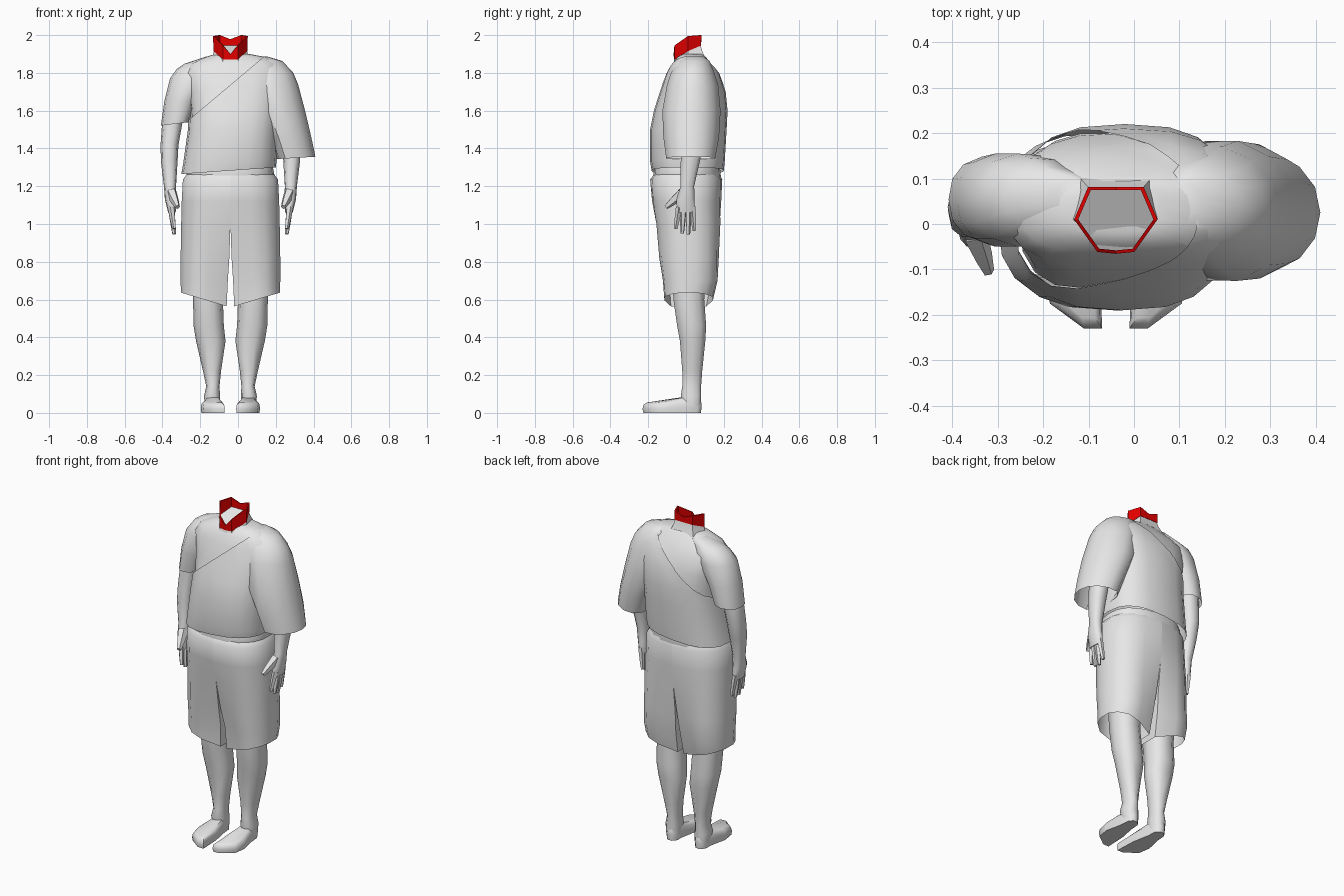
import bpy, bmesh, math
from mathutils import Vector

if "Cube" in bpy.data.objects:
    bpy.data.objects.remove(bpy.data.objects["Cube"])

MID = -0.04  # body symmetry plane in x


def material(name, col):
    m = bpy.data.materials.new(name)
    m.diffuse_color = (*col, 1)
    m.use_nodes = True
    m.node_tree.nodes["Principled BSDF"].inputs["Base Color"].default_value = m.diffuse_color
    return m


GREY = material("light_grey", (0.8, 0.8, 0.8))
RED = material("red", (0.8, 0.0, 0.0))


def flip(p, side):
    return Vector((p[0] if side < 0 else 2 * MID - p[0], p[1], p[2]))


def finish(name, bm, mat=GREY, angle=50):
    bmesh.ops.recalc_face_normals(bm, faces=bm.faces)
    me = bpy.data.meshes.new(name)
    bm.to_mesh(me)
    bm.free()
    ob = bpy.data.objects.new(name, me)
    bpy.context.collection.objects.link(ob)
    me.materials.append(mat)
    bpy.ops.object.select_all(action='DESELECT')
    ob.select_set(True)
    bpy.context.view_layer.objects.active = ob
    bpy.ops.object.shade_smooth_by_angle(angle=math.radians(angle))
    return ob


def skin(bm, rings, low=False, high=False):
    """Join rings of points with quads, optionally capping the ends."""
    vs = [[bm.verts.new(p) for p in r] for r in rings]
    n = len(vs[0])
    for a, b in zip(vs, vs[1:]):
        for i in range(n):
            bm.faces.new((a[i], a[(i + 1) % n], b[(i + 1) % n], b[i]))
    if low:
        bm.faces.new(vs[0])
    if high:
        bm.faces.new(vs[-1])


def oval(x0, x1, y0, y1, z, tilt=0, n=12, p=0.85, grow=0, taper=0):
    """Horizontal ring; taper narrows it in y towards +x."""
    cx, cy = (x0 + x1) / 2, (y0 + y1) / 2
    rx, ry = (x1 - x0) / 2 + grow, (y1 - y0) / 2 + grow
    pts = []
    for i in range(n):
        t = 2 * math.pi * i / n
        c, s = math.cos(t), math.sin(t)
        x = cx + rx * math.copysign(abs(c) ** p, c)
        y = cy + ry * math.copysign(abs(s) ** p, s) * (1 - taper * c)
        pts.append((x, y, z + tilt * (x - cx)))
    return pts


def loft(name, rows, side=-1, low=False, high=False, **kw):
    bm = bmesh.new()
    skin(bm, [[flip(p, side) for p in oval(*r, **kw)] for r in rows], low, high)
    return finish(name, bm)


# Torso layers: under tunic above the diagonal, drape below it
TORSO = [(-0.29, 0.19, -0.172, 0.19, 1.282, 0.07), (-0.28, 0.195, -0.18, 0.195, 1.33, 0.04),
         (-0.255, 0.20, -0.18, 0.205, 1.5), (-0.25, 0.21, -0.16, 0.21, 1.6),
         (-0.265, 0.22, -0.128, 0.20, 1.7), (-0.285, 0.23, -0.095, 0.168, 1.8),
         (-0.25, 0.205, -0.07, 0.13, 1.85), (-0.17, 0.14, -0.045, 0.105, 1.885),
         (-0.12, 0.06, -0.02, 0.09, 1.90)]


def torso_layer(name, grow, keep_upper, shift):
    bm = bmesh.new()
    skin(bm, [oval(*r, n=20, p=0.76, grow=grow) for r in TORSO], high=True)
    bmesh.ops.bisect_plane(bm, geom=bm.verts[:] + bm.edges[:] + bm.faces[:],
                           plane_co=(-0.06, 0, 1.72 + shift), plane_no=(-0.32, 0, 0.38),
                           clear_inner=keep_upper, clear_outer=not keep_upper)
    finish(name, bm)


torso_layer("under_tunic", 0, True, -0.03)
torso_layer("shoulder_drape", 0.01, False, 0)

# Sleeves
loft("short_sleeve", [(-0.408, -0.262, -0.04, 0.148, 1.53, 0.12), (-0.39, -0.22, -0.05, 0.155, 1.65),
                      (-0.36, -0.15, -0.05, 0.155, 1.77), (-0.325, -0.13, -0.03, 0.145, 1.82),
                      (-0.285, -0.11, -0.01, 0.125, 1.848), (-0.17, -0.09, 0.02, 0.1, 1.886)],
     high=True, taper=-0.15)
loft("wide_sleeve", [(0.205, 0.41, -0.105, 0.155, 1.35, 0.06), (0.165, 0.388, -0.12, 0.175, 1.46),
                     (0.10, 0.355, -0.125, 0.183, 1.6), (0.07, 0.318, -0.10, 0.17, 1.74),
                     (0.06, 0.293, -0.08, 0.15, 1.80), (0.06, 0.235, -0.04, 0.125, 1.863),
                     (0.09, 0.15, 0.0, 0.09, 1.888)], high=True, taper=0.25)

# Waistband
loft("waistband", [(-0.265, 0.185, -0.17, 0.18, 1.23), (-0.275, 0.195, -0.175, 0.185, 1.25),
                   (-0.265, 0.185, -0.165, 0.18, 1.30)], n=20)

# Neck stump with slanted top and raised collar; one half outline, mirrored
HALF = [(0, -0.064, 1.87, 1.90), (0.04, -0.06, 1.872, 1.945), (0.09, 0.01, 1.915, 1.995),
        (0.06, 0.08, 1.945, 2.0), (0, 0.08, 1.945, 1.978)]
OUTLINE = HALF + [(-x, y, a, b) for x, y, a, b in HALF[-2:0:-1]]


def neck_ring(scale, drop=0, top=False):
    return [(MID + x * scale, 0.01 + (y - 0.01) * scale, (b if top else a) - drop)
            for x, y, a, b in OUTLINE]


bm = bmesh.new()
skin(bm, [neck_ring(1.3, 0.065), neck_ring(1.06, 0.025), neck_ring(0.97)], high=True)
finish("neck", bm, angle=35)

bm = bmesh.new()
skin(bm, [neck_ring(0.92), neck_ring(1.0), neck_ring(1.02, top=True),
          neck_ring(0.92, top=True), neck_ring(0.92)])
finish("collar", bm, RED, 20)

# Shorts: two half shells that share a waist and split into legs
# rows: height, half width, front y, back y, inner gap, inner corner softening
ROWS = [(1.262, 0.235, -0.17, 0.18, 0, 1), (1.235, 0.255, -0.19, 0.192, 0, 1),
        (1.12, 0.261, -0.185, 0.192, 0, 0.97), (1.0, 0.264, -0.172, 0.197, 0, 0.9),
        (0.82, 0.267, -0.165, 0.197, 0.006, 0.75), (0.70, 0.267, -0.15, 0.195, 0.014, 0.65),
        (0.60, 0.265, -0.142, 0.17, 0.02, 0.6)]
for side, name in ((-1, "shorts_half_right"), (1, "shorts_half_left")):
    bm = bmesh.new()
    grid = []
    for j, (z, w, yf, yb, gap, soft) in enumerate(ROWS):
        cy, ry = (yf + yb) / 2, (yb - yf) / 2
        pts = []
        for k in range(10):
            t = math.pi * k / 9
            c = math.cos(t)
            f = soft if k in (0, 9) else (soft + 2) / 3 if k in (1, 8) else 1
            y = cy - ry * math.copysign(abs(c) ** 0.85, c) * f
            pts.append((gap + (w - gap) * abs(math.sin(t)) ** 0.8, y))
        pts += [(gap, cy + ry * 0.3), (gap, cy - ry * 0.3)]
        hem = j == len(ROWS) - 1
        grid.append([bm.verts.new(flip((MID - u, y, z + (0.3 * (u - 0.14) if hem else 0)), side))
                     for u, y in pts])
    for j, (a, b) in enumerate(zip(grid, grid[1:])):
        for i in range(12 if j >= 3 else 9):  # inner wall only below the crotch
            q = (i + 1) % 12
            bm.faces.new((a[i], a[q], b[q], b[i]))
    bmesh.ops.delete(bm, geom=[v for v in bm.verts if not v.link_faces], context='VERTS')
    finish(name, bm)

# Legs, feet, arms and hands, mirrored about the body plane
SOLE = [(-0.07, -0.23), (-0.11, -0.23), (-0.185, -0.175), (-0.197, -0.10), (-0.175, 0.0), (-0.17, 0.06),
        (-0.15, 0.083), (-0.12, 0.083), (-0.10, 0.06), (-0.095, 0.0), (-0.075, -0.10)]


def rod(bm, a, b, r0, r1, side):
    """Tapered five-sided finger."""
    a, b = Vector(a), Vector(b)
    q = (b - a).to_track_quat('Z', 'Y')
    rings = []
    for c, r in ((a, r0), (a.lerp(b, 0.6), (r0 + r1) / 2), (b, r1)):
        rings.append([flip(c + q @ Vector((r * math.cos(t * 1.2566), r * math.sin(t * 1.2566), 0)), side)
                      for t in range(5)])
    skin(bm, rings, True, True)


for side, tag in ((-1, "right"), (1, "left")):
    loft("leg_" + tag, [(-0.175, -0.095, -0.015, 0.08, 0.03), (-0.18, -0.095, -0.03, 0.083, 0.09),
                        (-0.168, -0.098, -0.022, 0.082, 0.14), (-0.185, -0.09, -0.022, 0.088, 0.22),
                        (-0.222, -0.066, -0.035, 0.105, 0.38), (-0.235, -0.075, -0.05, 0.11, 0.46),
                        (-0.238, -0.08, -0.07, 0.10, 0.60), (-0.245, -0.07, -0.08, 0.11, 0.80)],
         side, high=True, n=10)
    bm = bmesh.new()
    rings = []
    for level, scale in ((0, 0.95), (0.4, 1.0), (0.8, 0.93), (1.0, 0.7)):
        ring = []
        for x, y in SOLE:
            h = 0.055 + 0.04 * max(0, (y + 0.15) / 0.23)
            cx = -0.125
            ring.append(flip((cx + (x - cx) * scale, -0.07 + (y + 0.07) * (scale + 1) / 2, h * level), side))
        rings.append(ring)
    skin(bm, rings, True, True)
    finish("foot_" + tag, bm)

    loft("arm_" + tag, [(-0.37, -0.33, -0.05, 0.05, 1.06), (-0.387, -0.325, -0.052, 0.047, 1.13),
                        (-0.392, -0.328, -0.03, 0.045, 1.20), (-0.408, -0.32, -0.03, 0.075, 1.33),
                        (-0.41, -0.315, -0.02, 0.095, 1.42), (-0.40, -0.29, -0.01, 0.11, 1.56),
                        (-0.37, -0.25, 0.0, 0.11, 1.68)], side, low=True, high=True, n=10)
    bm = bmesh.new()
    for y, tip_y, tip_z in ((-0.036, -0.055, 0.975), (-0.013, -0.02, 0.95), (0.013, 0.012, 0.945), (0.035, 0.045, 0.965)):
        rod(bm, (-0.355, y, 1.09), (-0.338, tip_y, tip_z), 0.018, 0.01, side)
    rod(bm, (-0.352, -0.02, 1.165), (-0.32, -0.105, 1.09), 0.03, 0.013, side)
    finish("fingers_" + tag, bm)
